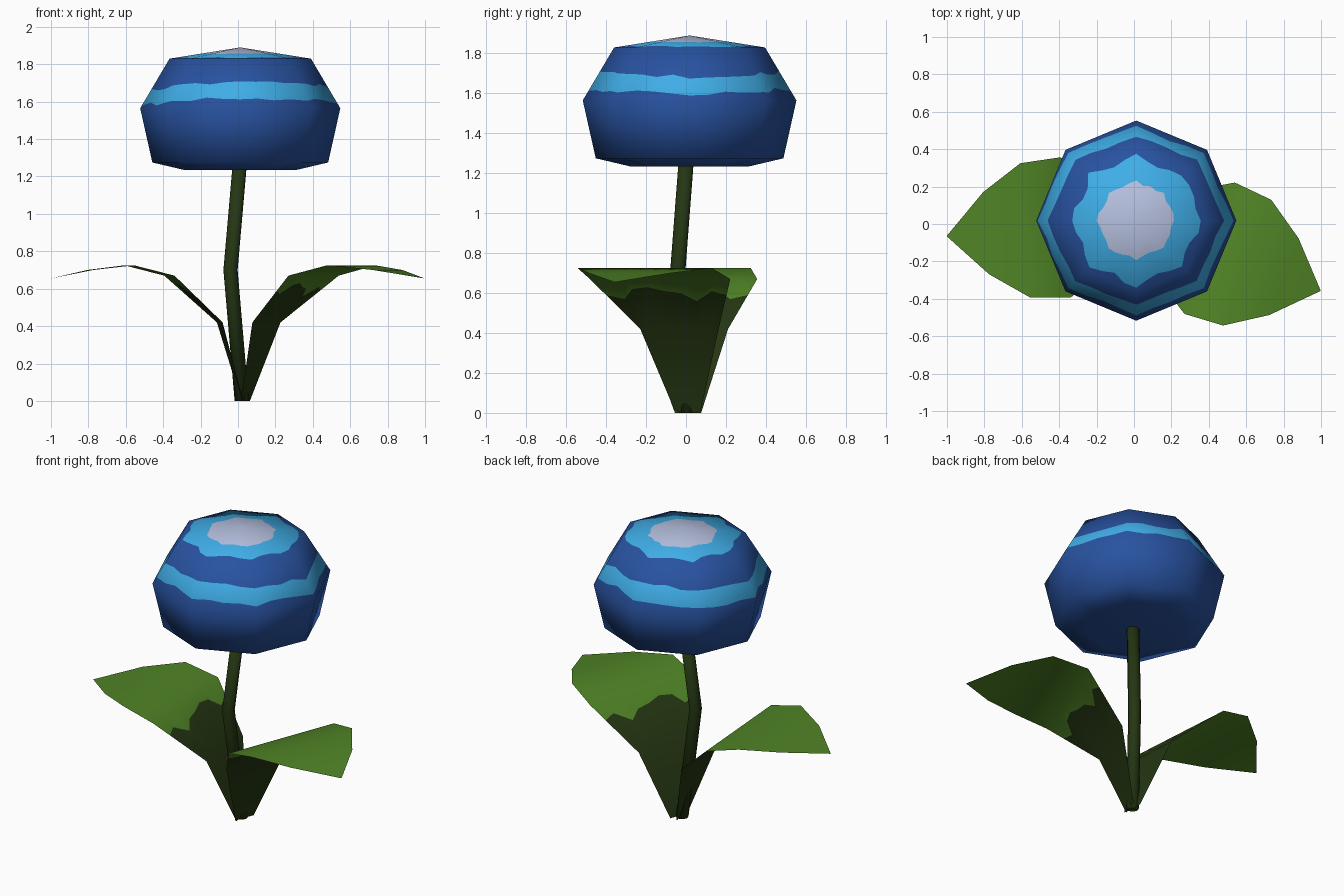
import bpy
import random
from math import sin, cos, pi
from mathutils import Vector

random.seed(4)
cube = bpy.data.objects.get("Cube")
if cube:
    bpy.data.objects.remove(cube)


def material(name, rgb):
    m = bpy.data.materials.new(name)
    m.use_nodes = True
    m.diffuse_color = (*rgb, 1)
    bsdf = next(n for n in m.node_tree.nodes if n.type == 'BSDF_PRINCIPLED')
    bsdf.inputs["Base Color"].default_value = (*rgb, 1)
    return m


DARK_BLUE = material("dark blue", (0.021, 0.084, 0.35))
LIGHT_BLUE = material("light blue", (0.05, 0.42, 0.8))
PALE = material("pale lilac", (0.47, 0.53, 0.74))
DARK_GREEN = material("dark green", (0.018, 0.037, 0.006))
LEAF_GREEN = material("leaf green", (0.08, 0.23, 0.019))


def loft(name, rows, bands, closed=True):
    """Skin rows of points; bands gives one material per strip between rows."""
    n = len(rows[0])
    span = n if closed else n - 1
    faces, mats = [], []
    for r, mat in enumerate(bands):
        for i in range(span):
            j = (i + 1) % n
            faces.append((r * n + i, r * n + j, (r + 1) * n + j, (r + 1) * n + i))
            mats.append(mat)
    if closed:
        last = (len(rows) - 1) * n
        faces += [tuple(reversed(range(n))), tuple(range(last, last + n))]
        mats += [bands[0], bands[-1]]
    mesh = bpy.data.meshes.new(name)
    mesh.from_pydata([p for row in rows for p in row], [], faces)
    palette = list(dict.fromkeys(mats))
    for m in palette:
        mesh.materials.append(m)
    for poly, m in zip(mesh.polygons, mats):
        poly.material_index = palette.index(m)
        poly.use_smooth = True
    ob = bpy.data.objects.new(name, mesh)
    bpy.context.collection.objects.link(ob)
    return ob


# Blossom: eight-sided turned profile, listed bottom to top
profile = [Vector(p) for p in ((0.30, 1.235), (0.47, 1.275), (0.535, 1.565),
                               (0.378, 1.83), (0.001, 1.89))]
slopes = [(b - a).normalized() for a, b in zip(profile, profile[1:])]
outward = [Vector((s.y, -s.x)) for s in slopes]
key_normals = [(Vector((0, -1)) + outward[0]).normalized()]
key_normals += [(a + b).normalized() for a, b in zip(outward, outward[1:])]
key_normals.append(Vector((0, 1)))

# Each row: profile position, wobble of its painted edge, sag at the sides
layout = [(0, 0, 0), (1, 0, 0), (2, 0, 0), (2.2, 0.04, 0.1), (2.52, 0.04, 0.1),
          (3, 0, 0), (3.09, 0.05, 0), (3.45, 0.025, 0), (4, 0, 0)]
bands = [DARK_BLUE, DARK_BLUE, DARK_BLUE, LIGHT_BLUE, DARK_BLUE,
         DARK_BLUE, LIGHT_BLUE, PALE]
SEGMENTS = 32
rows, normals = [], []
for place, wobble, sag in layout:
    row = []
    for i in range(SEGMENTS):
        a = 2 * pi * i / SEGMENTS
        k = min(int(place), len(slopes) - 1)
        t = place - k + random.uniform(-wobble, wobble)
        t -= sag * (cos(a) ** 2 - 0.3 * cos(a))
        t = min(max(t, 0.02), 1) if wobble else t
        radius, z = profile[k].lerp(profile[k + 1], t)
        # Pull points between corners on to the straight octagon side
        radius *= cos(pi / 8) / cos(a % (pi / 4) - pi / 8)
        row.append((0.012 + radius * cos(a), 0.018 + radius * sin(a), z))
        nr, nz = key_normals[k].lerp(key_normals[k + 1], t).normalized()
        normals.append((nr * cos(a), nr * sin(a), nz))
    rows.append(row)
blossom = loft("blossom", rows, bands)
blossom.data.normals_split_custom_set_from_vertices(normals)

# Stem: bent tube
path = [(0.02, 0.01, 0), (-0.04, -0.042, 0.7), (0.008, 0.0, 1.25)]
loft("stem", [[(x + 0.038 * cos(i * pi / 4), y + 0.038 * sin(i * pi / 4), z)
               for i in range(8)] for x, y, z in path], [DARK_GREEN] * 2)

# Leaves: arched blade as distance from base, half width, height
blade = [(0, 0.066, 0), (0.12, 0.21, 0.42), (0.39, 0.376, 0.67),
         (0.605, 0.36, 0.725), (0.815, 0.22, 0.70), (1.025, 0.002, 0.655)]
paint_edge = [0.59, 0.57, 0.62, 0.63, 0.61, 0.60, 0.56, 0.61, 0.59]


def leaf(name, x, y, angle):
    along = Vector((cos(angle), sin(angle), 0))
    across = Vector((-sin(angle), cos(angle), 0))
    n = len(paint_edge)

    def point(station, i):
        d, w, z = station
        return Vector((x, y, z)) + along * d + across * w * (2 * i / (n - 1) - 1)

    rows = [[point(s, i) for i in range(n)] for s in blade]
    low, high = Vector(blade[1]), Vector(blade[2])
    edge = [point(low.lerp(high, (h - low.z) / (high.z - low.z)), i)
            for i, h in enumerate(paint_edge)]
    rows.insert(2, edge)
    loft(name, rows, [DARK_GREEN] * 2 + [LEAF_GREEN] * 4, closed=False)


leaf("left_leaf", 0.04, 0.01, -0.366)
leaf("right_leaf", 0.022, 0.01, pi + 0.073)
